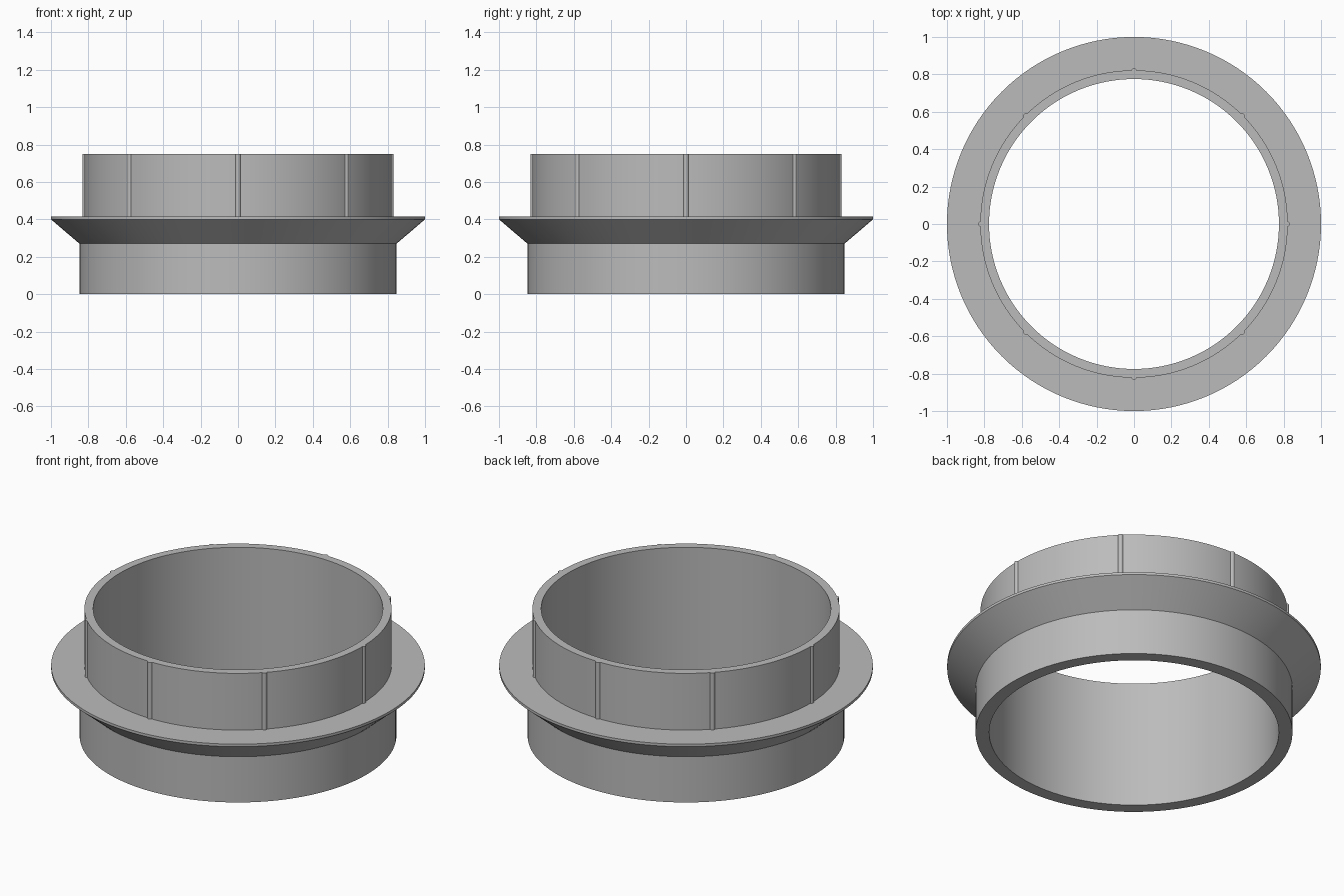
import bpy, bmesh
from math import cos, sin, pi, tau

cube = bpy.data.objects.get("Cube")
if cube:
    bpy.data.objects.remove(cube, do_unlink=True)

grey = bpy.data.materials.new("plain grey")
grey.use_nodes = True
GREY = (0.5, 0.5, 0.5, 1)
grey.diffuse_color = GREY
grey.node_tree.nodes["Principled BSDF"].inputs["Base Color"].default_value = GREY

SEGMENTS = 128
NECK_R, FLANGE_TOP, TOP = 0.822, 0.415, 0.75


def make_object(name, bm):
    bmesh.ops.recalc_face_normals(bm, faces=bm.faces)
    mesh = bpy.data.meshes.new(name)
    bm.to_mesh(mesh)
    bm.free()
    mesh.materials.append(grey)
    obj = bpy.data.objects.new(name, mesh)
    bpy.context.collection.objects.link(obj)
    bpy.ops.object.select_all(action="DESELECT")
    obj.select_set(True)
    bpy.context.view_layer.objects.active = obj
    bpy.ops.object.shade_smooth_by_angle(angle=pi / 6)
    return obj


# Collar: one closed radius/height profile turned around z
profile = [(0.775, 0), (0.848, 0), (0.848, 0.27), (1, 0.4),
           (1, FLANGE_TOP), (NECK_R, FLANGE_TOP), (NECK_R, TOP), (0.775, TOP)]
bm = bmesh.new()
rings = [[bm.verts.new((r * cos(tau * i / SEGMENTS), r * sin(tau * i / SEGMENTS), z))
          for i in range(SEGMENTS)] for r, z in profile]
for k, ring in enumerate(rings):
    above = rings[(k + 1) % len(rings)]
    for i in range(SEGMENTS):
        j = (i + 1) % SEGMENTS
        bm.faces.new((ring[i], ring[j], above[j], above[i]))
make_object("flanged_collar", bm)

# Grip ribs: eight half-round strips up the neck
RIB_R, STEPS = 0.015, 8
for n in range(8):
    a = tau * n / 8
    bm = bmesh.new()
    outline = []
    for s in range(STEPS + 1):
        t = pi * s / STEPS - pi / 2
        x, y = NECK_R - 0.005 + RIB_R * cos(t), RIB_R * sin(t)
        outline.append(bm.verts.new((x * cos(a) - y * sin(a), x * sin(a) + y * cos(a), FLANGE_TOP)))
    base = bm.faces.new(outline)
    raised = bmesh.ops.extrude_face_region(bm, geom=[base], use_keep_orig=True)["geom"]
    bmesh.ops.translate(bm, vec=(0, 0, TOP - FLANGE_TOP),
                        verts=[v for v in raised if isinstance(v, bmesh.types.BMVert)])
    make_object(f"grip_rib_{n + 1}", bm)
